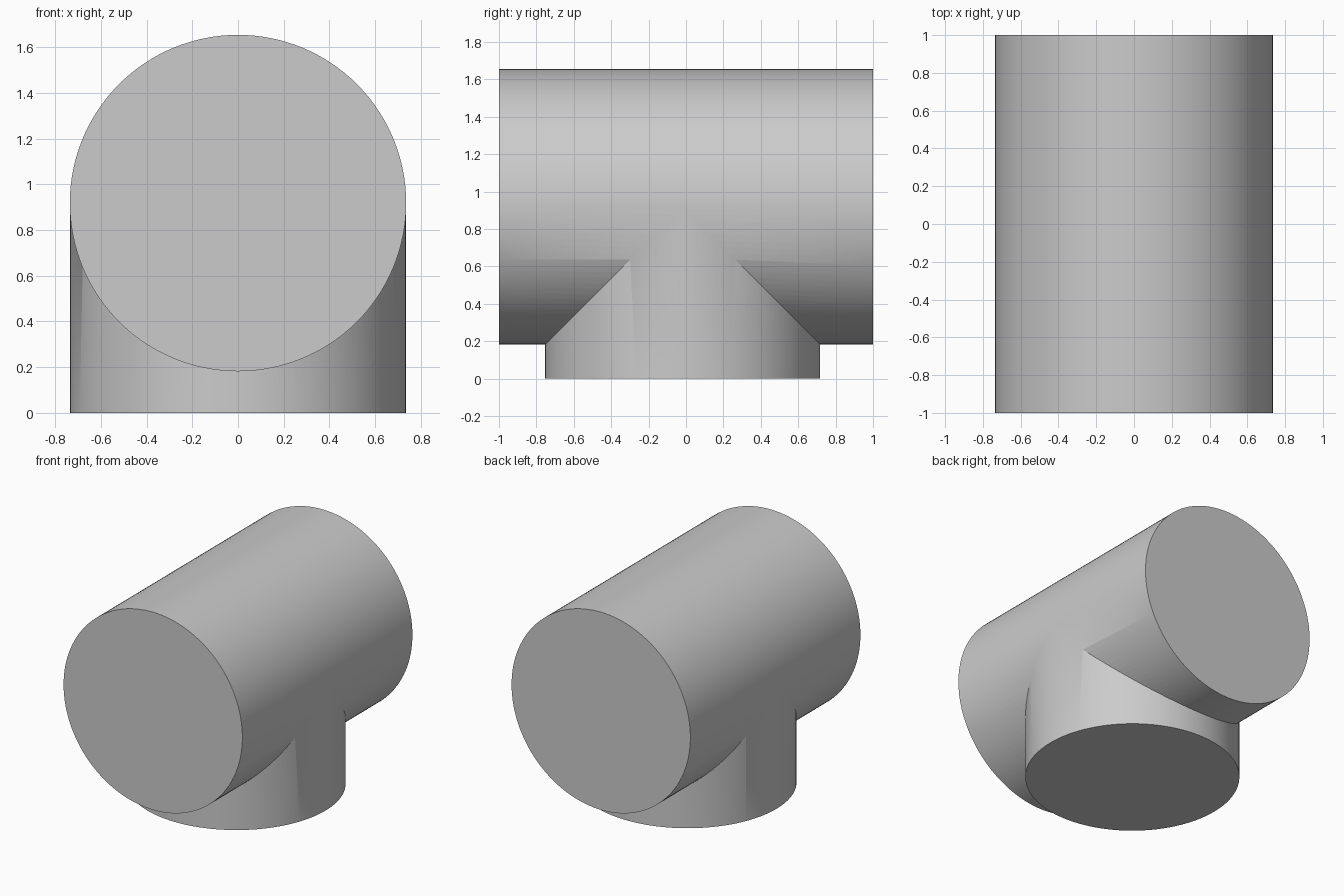
import bpy
import math

if "Cube" in bpy.data.objects:
    bpy.data.objects.remove(bpy.data.objects["Cube"], do_unlink=True)

RADIUS = 0.736
AXIS_Z = 0.918
LEG_Y = -0.018

grey = bpy.data.materials.new("light grey")
grey.use_nodes = True
colour = (0.6, 0.6, 0.6, 1)
grey.diffuse_color = colour
grey.node_tree.nodes["Principled BSDF"].inputs["Base Color"].default_value = colour


def cylinder(name, radius, depth, location, tilt=0):
    bpy.ops.mesh.primitive_cylinder_add(
        vertices=128, radius=radius, depth=depth,
        location=location, rotation=(tilt, 0, 0))
    obj = bpy.context.object
    obj.name = name
    obj.data.materials.append(grey)
    return obj


# Upright branch, ending inside the main pipe
branch = cylinder("branch_pipe", RADIUS - 0.0005, AXIS_Z, (0, LEG_Y, AXIS_Z / 2))

# Horizontal main pipe
pipe = cylinder("tee_pipe", RADIUS, 2, (0, 0, AXIS_Z), math.pi / 2)

# Merge both into one solid tee
union = pipe.modifiers.new("union", "BOOLEAN")
union.operation = "UNION"
union.solver = "EXACT"
union.object = branch
bpy.ops.object.modifier_apply(modifier=union.name)
bpy.data.objects.remove(branch, do_unlink=True)

# Smooth sides, crisp rims and seam
bpy.ops.object.shade_smooth_by_angle(angle=math.radians(30))
